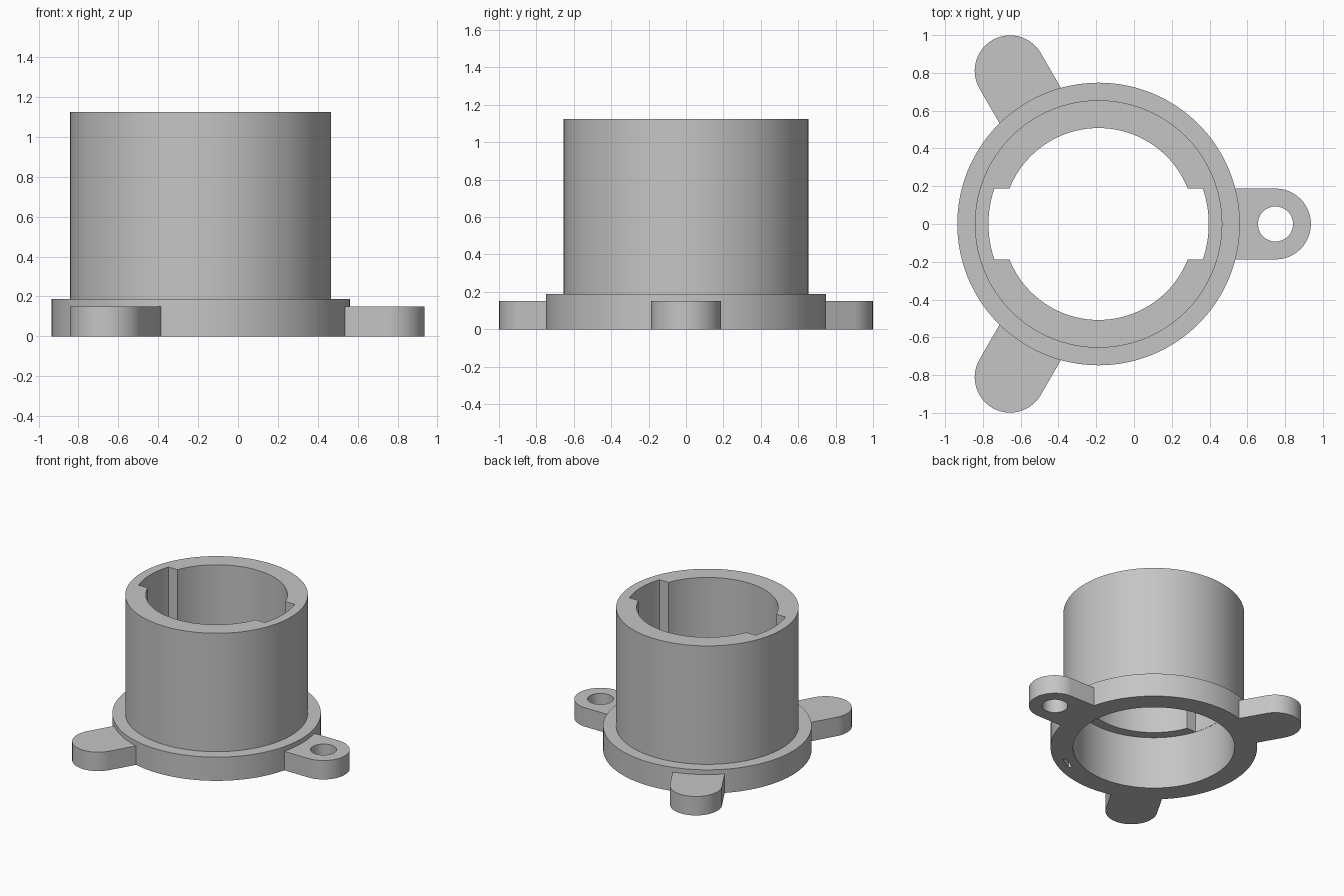
import bpy, bmesh
from math import sin, cos, pi, asin, radians
from mathutils import Matrix, Vector

cube = bpy.data.objects.get("Cube")
if cube:
    bpy.data.objects.remove(cube, do_unlink=True)

CENTRE = Matrix.Translation((-0.1875, 0, 0))   # axis of the tube
SEGMENTS = 128

grey = bpy.data.materials.new("plain grey")
grey.use_nodes = True
colour = (0.56, 0.56, 0.56, 1)
grey.diffuse_color = colour
grey.node_tree.nodes["Principled BSDF"].inputs["Base Color"].default_value = colour


def make_object(name, bm):
    bmesh.ops.recalc_face_normals(bm, faces=bm.faces)
    bm.transform(CENTRE)
    mesh = bpy.data.meshes.new(name)
    bm.to_mesh(mesh)
    bm.free()
    mesh.materials.append(grey)
    obj = bpy.data.objects.new(name, mesh)
    bpy.context.collection.objects.link(obj)
    return obj


def lathe(name, profile):
    """Spin a closed (radius, height) profile about the tube axis."""
    bm = bmesh.new()
    rings = []
    for i in range(SEGMENTS):
        a = 2 * pi * i / SEGMENTS
        rings.append([bm.verts.new((r * cos(a), r * sin(a), z)) for r, z in profile])
    n = len(profile)
    for i, ring in enumerate(rings):
        after = rings[(i + 1) % SEGMENTS]
        for j in range(n):
            k = (j + 1) % n
            bm.faces.new((ring[j], after[j], after[k], ring[k]))
    return make_object(name, bm)


def prism(name, outline, z0, z1, turn=0):
    """Extrude a flat outline upward and turn it about the tube axis."""
    bm = bmesh.new()
    face = bm.faces.new([bm.verts.new((x, y, z0)) for x, y in outline])
    result = bmesh.ops.extrude_face_region(bm, geom=[face])
    top = [v for v in result["geom"] if isinstance(v, bmesh.types.BMVert)]
    bmesh.ops.translate(bm, verts=top, vec=Vector((0, 0, z1 - z0)))
    bm.transform(Matrix.Rotation(radians(turn), 4, 'Z'))
    return make_object(name, bm)


def arc(cx, radius, start, end, steps):
    return [(cx + radius * cos(start + (end - start) * i / steps),
             radius * sin(start + (end - start) * i / steps)) for i in range(steps + 1)]


def combine(body, other, operation):
    mod = body.modifiers.new(other.name, 'BOOLEAN')
    mod.operation = operation
    mod.solver = 'EXACT'
    mod.object = other
    bpy.context.view_layer.objects.active = body
    bpy.ops.object.modifier_apply(modifier=mod.name)
    bpy.data.objects.remove(other, do_unlink=True)


# Tube with base flange and a wider lower bore
body = lathe("flanged_tube", [
    (0.585, 0), (0.748, 0), (0.748, 0.1875), (0.655, 0.1875),
    (0.655, 1.125), (0.508, 1.125), (0.508, 0.42), (0.585, 0.42)])

# Three mounting ears with bolt holes
EAR = 0.9365
for turn in (0, 120, 240):
    outline = [(0.66, -0.1875)] + arc(EAR, 0.1875, -pi / 2, pi / 2, 40) + [(0.66, 0.1875)]
    combine(body, prism("ear", outline, 0, 0.15, turn), 'UNION')
    hole = arc(EAR, 0.093, 0, 2 * pi, 48)[:-1]
    combine(body, prism("bolt_hole", hole, -0.1, 0.3, turn), 'DIFFERENCE')

# Two opposite keyways above the ledge
half = asin(0.1875 / 0.583)
for turn in (0, 180):
    outline = [(0.4, -0.1875)] + arc(0, 0.583, -half, half, 16) + [(0.4, 0.1875)]
    combine(body, prism("keyway", outline, 0.38, 1.3, turn), 'DIFFERENCE')

# Small blind slit in the underside of the flange
slit = [(0.652, -0.06), (0.68, -0.06), (0.68, 0.06), (0.652, 0.06)]
combine(body, prism("slit", slit, -0.1, 0.1, -60), 'DIFFERENCE')

# Smooth round walls, sharp corners
bpy.ops.object.select_all(action='DESELECT')
body.select_set(True)
bpy.context.view_layer.objects.active = body
bpy.ops.object.shade_smooth_by_angle(angle=radians(25))
